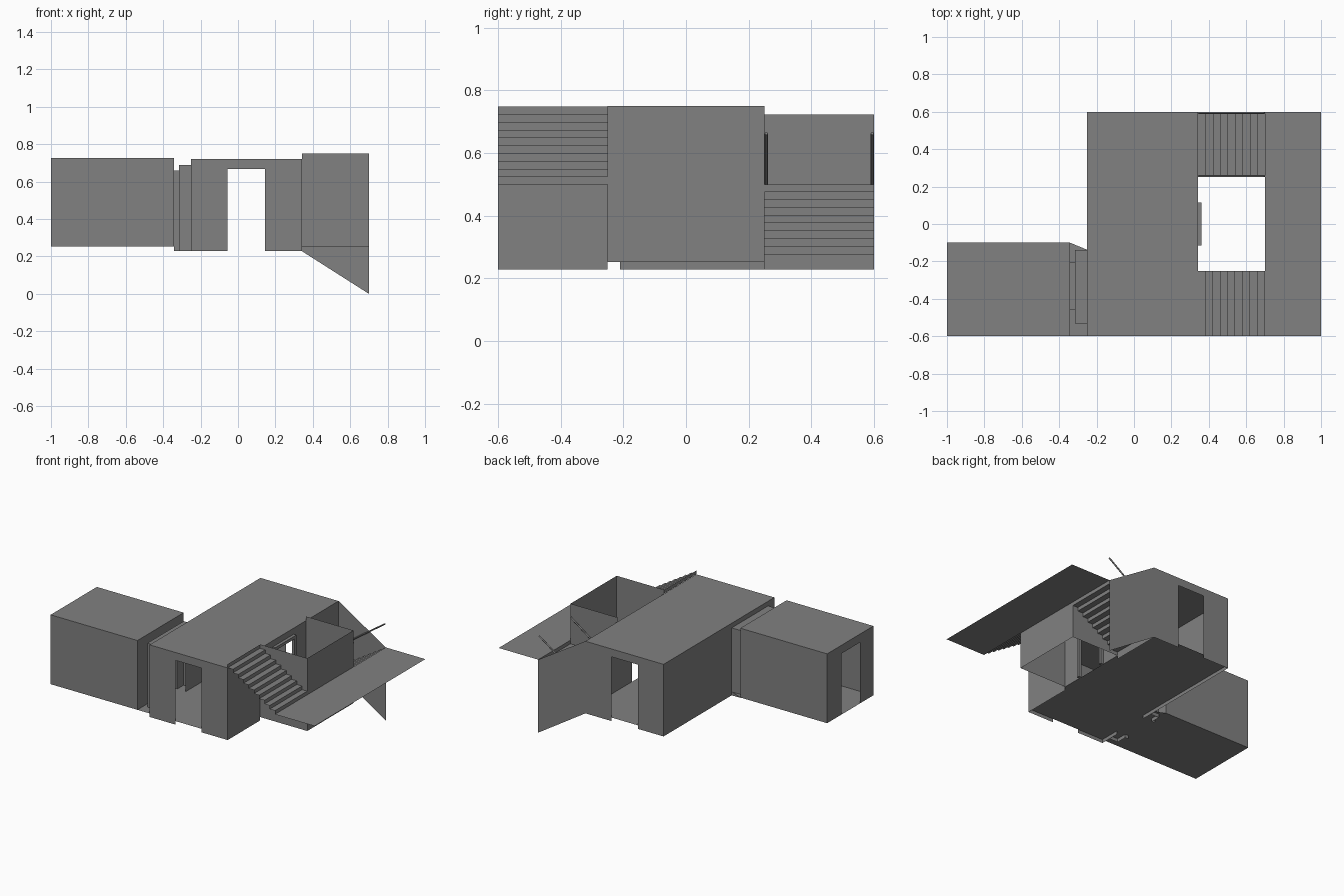
import bpy
import bmesh
from mathutils import Vector

cube = bpy.data.objects.get("Cube")
if cube:
    bpy.data.objects.remove(cube, do_unlink=True)

# Single plain grey
grey = bpy.data.materials.new("plain grey")
grey.use_nodes = True
colour = (0.22, 0.22, 0.22, 1)
grey.diffuse_color = colour
grey.node_tree.nodes["Principled BSDF"].inputs["Base Color"].default_value = colour

# Shared levels and lines
BASE, FLOOR, STREET, ROOF, PARAPET = 0.228, 0.252, 0.5, 0.722, 0.75
WEST, EAST, KERB = -0.25, 0.342, 0.7
SOUTH, NORTH, WELL = -0.6, 0.6, 0.25
LEFT = -0.342


def link(name, data):
    obj = bpy.data.objects.new(name, data)
    bpy.context.collection.objects.link(obj)
    data.materials.append(grey)
    return obj


def shell(name, panels):
    """Object made of flat panels, each a (points, facing) pair."""
    bm = bmesh.new()
    for pts, facing in panels:
        face = bm.faces.new([bm.verts.new(p) for p in pts])
        face.normal_update()
        if face.normal.dot(Vector(facing)) < 0:
            face.normal_flip()
    bmesh.ops.remove_doubles(bm, verts=bm.verts, dist=0.0001)
    mesh = bpy.data.meshes.new(name)
    bm.to_mesh(mesh)
    bm.free()
    return link(name, mesh)


def outline(a, b, z0, z1, door):
    """Upright wall outline, with an optional doorway (start, end, head)."""
    pts = [(a, z0)]
    if door:
        s, e, head = door
        pts += [(s, z0), (s, head), (e, head), (e, z0)]
    return pts + [(b, z0), (b, z1), (a, z1)]


def wall_x(x, y0, y1, z0, z1, side, door=None):
    return [(x, u, z) for u, z in outline(y0, y1, z0, z1, door)], (side, 0, 0)


def wall_y(y, x0, x1, z0, z1, side, door=None):
    return [(u, y, z) for u, z in outline(x0, x1, z0, z1, door)], (0, side, 0)


def slab(x0, x1, y0, y1, z, side=1):
    return [(x0, y0, z), (x1, y0, z), (x1, y1, z), (x0, y1, z)], (0, 0, side)


def box(name, x, y, z):
    shell(name, [wall_x(x[0], *y, *z, -1), wall_x(x[1], *y, *z, 1),
                 wall_y(y[0], *x, *z, -1), wall_y(y[1], *x, *z, 1),
                 slab(*x, *y, z[0], -1), slab(*x, *y, z[1])])


# Main hall
hall_door = (-0.055, 0.145, 0.668)
passage = (-0.46, -0.21, 0.65)
shell("main_hall", [
    wall_y(SOUTH, WEST, EAST, BASE, ROOF, -1, hall_door),
    wall_y(NORTH, WEST, EAST, BASE, ROOF, 1, hall_door),
    wall_x(WEST, SOUTH, NORTH, BASE, ROOF, -1, passage),
    wall_x(EAST, SOUTH, -WELL, BASE, ROOF, 1),
    wall_x(EAST, -WELL, WELL, FLOOR, ROOF, 1, (-0.1, 0.1, 0.66)),
    wall_x(EAST, WELL, NORTH, BASE, ROOF, 1),
    slab(WEST, EAST, SOUTH, NORTH, ROOF),
])

# Floor running through hall, passage and side room
plan = [(-1, SOUTH), (EAST, SOUTH), (EAST, NORTH), (WEST, NORTH),
        (WEST, -0.138), (LEFT, -0.1), (-1, -0.1)]
shell("floor", [([(x, y, FLOOR) for x, y in plan], (0, 0, -1))])

# Side room
shell("side_room", [
    wall_y(SOUTH, -1, LEFT, FLOOR, 0.727, -1),
    wall_y(-0.1, -1, LEFT, FLOOR, 0.727, 1),
    wall_x(-1, SOUTH, -0.1, FLOOR, 0.727, -1, (-0.455, -0.255, 0.67)),
    wall_x(LEFT, SOUTH, -0.1, FLOOR, 0.727, 1, passage),
    slab(-1, LEFT, SOUTH, -0.1, 0.727),
])

# Two-step passage between the rooms
STEP = -0.315
shell("passage_wide", [
    wall_y(-0.532, STEP, WEST, BASE, 0.69, -1),
    wall_y(-0.138, STEP, WEST, BASE, 0.69, 1),
    wall_x(STEP, -0.532, -0.138, BASE, 0.69, -1, passage),
    slab(STEP, WEST, -0.532, -0.138, 0.69),
])
shell("passage_narrow", [
    wall_y(-0.46, LEFT, STEP, BASE, 0.66, -1),
    wall_y(-0.205, LEFT, STEP, BASE, 0.66, 1),
    slab(LEFT, STEP, -0.46, -0.205, 0.66),
])

# Walls of the open light well
shell("light_well", [
    wall_y(-WELL, EAST, KERB, FLOOR, PARAPET, -1),
    wall_y(WELL, EAST, KERB, FLOOR, PARAPET, 1),
    wall_x(KERB, -WELL, WELL, FLOOR, PARAPET, 1),
])

# Door frame facing the light well
for side in (-1, 1):
    ends = sorted((side * 0.095, side * 0.115))
    box("well_frame_side", (EAST, 0.362), ends, (FLOOR, 0.68))
box("well_frame_head", (EAST, 0.362), (-0.095, 0.095), (0.66, 0.68))

# Street plane and sloping retaining wall
shell("street", [slab(KERB, 1, SOUTH, NORTH, STREET)])
shell("retaining_wall", [(
    [(EAST, NORTH, BASE), (KERB, NORTH, 0), (KERB, NORTH, STREET),
     (EAST, NORTH, ROOF)], (0, 1, 0))])


# Stairs of thin treads and risers
def stairs(name, y0, y1, rise, count=10):
    going = (KERB - EAST) / (count - 1)
    panels = []
    for i in range(count):
        x, z = KERB - i * going, STREET + i * rise
        low, high = sorted((z, z + rise))
        panels.append(wall_x(x, y0, y1, low, high, 1 if rise > 0 else -1))
        if i < count - 1:
            panels.append(slab(x - going, x, y0, y1, z + rise))
    shell(name, panels)


stairs("stairs_to_roof", SOUTH, -WELL, 0.0248)
stairs("stairs_to_hall", WELL, NORTH, -0.0248)

# Handrails beside the descending stairs
for y in (WELL + 0.006, NORTH - 0.006):
    curve = bpy.data.curves.new("handrail", "CURVE")
    curve.dimensions = "3D"
    curve.bevel_depth = 0.005
    curve.bevel_resolution = 2
    curve.use_fill_caps = True
    spline = curve.splines.new("POLY")
    spline.points.add(1)
    spline.points[0].co = (KERB - 0.003, y, 0.662, 1)
    spline.points[1].co = (EAST + 0.003, y, 0.415, 1)
    link("handrail", curve)
